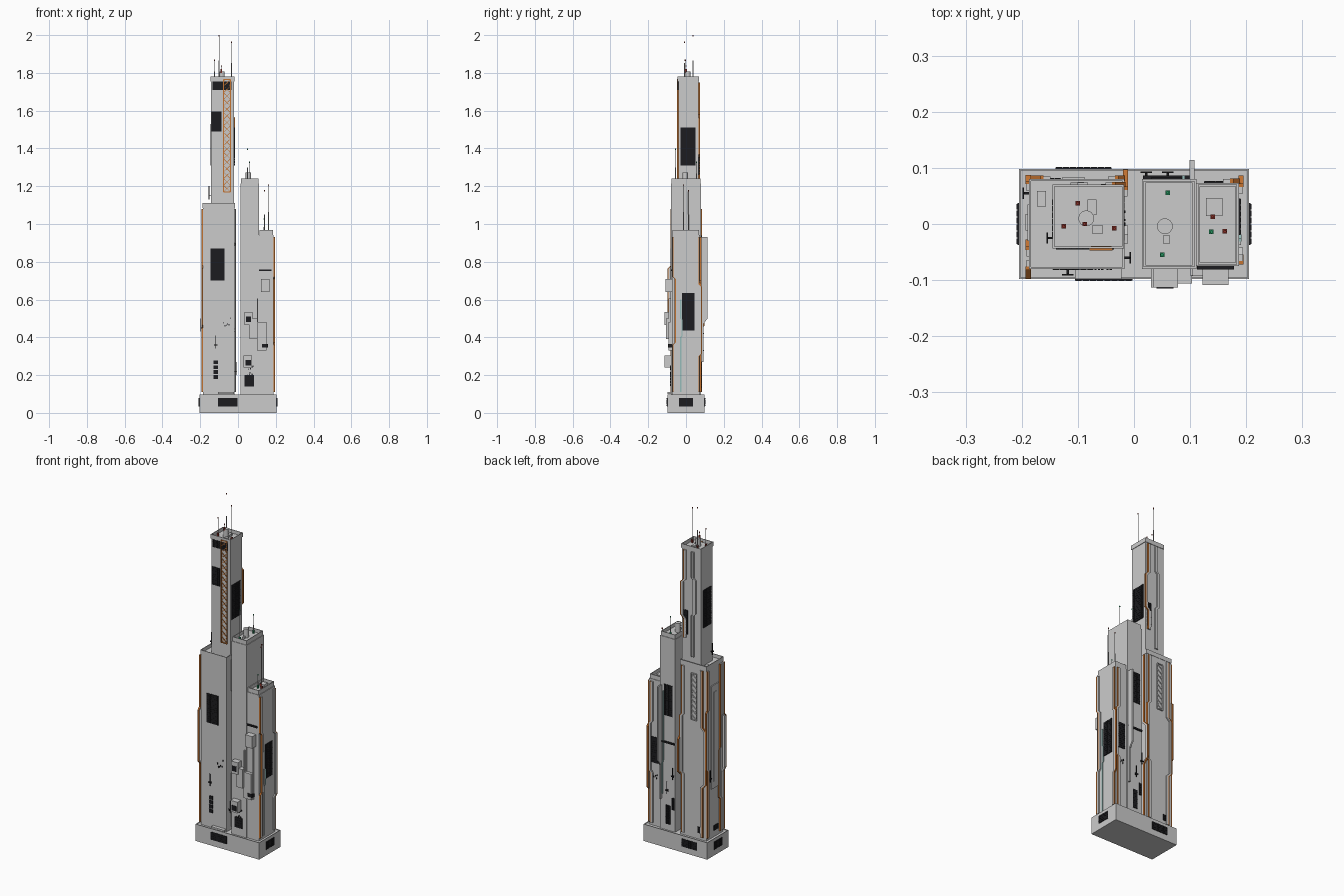
import bpy, bmesh, math, random
from mathutils import Vector

if "Cube" in bpy.data.objects:
    bpy.data.objects.remove(bpy.data.objects["Cube"])
random.seed(4)

def mat(name, c):
    m = bpy.data.materials.new(name)
    m.diffuse_color = (*c, 1)
    m.use_nodes = True
    m.node_tree.nodes["Principled BSDF"].inputs["Base Color"].default_value = m.diffuse_color
    return m
DARK = mat("dark_glass", (0.012, 0.012, 0.014))
ORANGE = mat("orange_trim", (0.55, 0.17, 0.03))
TEAL = mat("teal_trim", (0.3, 0.5, 0.48))
RED = mat("red_light", (0.25, 0.03, 0.02))
GREEN = mat("green_light", (0.02, 0.3, 0.12))

def finish(name, bm, m=None):
    bmesh.ops.recalc_face_normals(bm, faces=bm.faces)
    me = bpy.data.meshes.new(name)
    bm.to_mesh(me)
    bm.free()
    o = bpy.data.objects.new(name, me)
    bpy.context.collection.objects.link(o)
    if m:
        me.materials.append(m)
    return o

def add_box(bm, a, b):
    vs = bmesh.ops.create_cube(bm, size=1)["verts"]
    for v in vs:
        v.co = Vector([(a[i] + b[i]) / 2 + v.co[i] * abs(b[i] - a[i]) for i in range(3)])
    return vs

def box(name, a, b, m=None):
    bm = bmesh.new()
    add_box(bm, a, b)
    return finish(name, bm, m)

# Tower block with a recessed roof and parapet cap
def tower(name, x0, x1, y0, y1, z0, z1, cap=0.0, capz=0.025, rim=0.005, deep=0.02):
    box(name, (x0, y0, z0), (x1, y1, z1 - capz))
    bm = bmesh.new()
    add_box(bm, (x0 - cap, y0 - cap, z1 - capz), (x1 + cap, y1 + cap, z1))
    bm.normal_update()
    top = max(bm.faces, key=lambda f: f.calc_center_median().z)
    bmesh.ops.inset_region(bm, faces=[top], thickness=rim)
    f = bmesh.ops.extrude_discrete_faces(bm, faces=[top])["faces"][0]
    bmesh.ops.translate(bm, verts=f.verts, vec=(0, 0, -deep))
    finish(name + "_parapet", bm)

# Wall coordinates: side letter, wall position, along-wall u, height z, outward depth d
def on(side, w, u, z, d):
    return {"F": (u, w - d, z), "B": (u, w + d, z), "L": (w - d, u, z), "R": (w + d, u, z)}[side]

def plate(name, wall, u0, u1, z0, z1, d, m=None, d0=-0.002):
    return box(name, on(*wall, u0, z0, d0), on(*wall, u1, z1, d), m)

def windows(name, wall, u0, u1, z0, z1, nu, nz, d=0.004):
    bm = bmesh.new()
    add_box(bm, on(*wall, u0, z0, -0.002), on(*wall, u1, z1, d * 0.7))
    du, dz = (u1 - u0) / nu, (z1 - z0) / nz
    for i in range(nu):
        for j in range(nz):
            a, c = u0 + i * du, z0 + j * dz
            add_box(bm, on(*wall, a + du * .08, c + dz * .08, 0), on(*wall, a + du * .92, c + dz * .92, d))
    finish(name, bm, DARK)

def strip(name, wall, pts, width, d, m=None):
    bm = bmesh.new()
    rings = [[bm.verts.new(on(*wall, u + s * width / 2, z, k))
              for s, k in ((-1, -0.001), (1, -0.001), (1, d), (-1, d))] for u, z in pts]
    for a, b in zip(rings, rings[1:]):
        for i in range(4):
            bm.faces.new((a[i], a[(i + 1) % 4], b[(i + 1) % 4], b[i]))
    bm.faces.new(rings[0])
    bm.faces.new(rings[-1])
    finish(name, bm, m)

# Jogged grey conduit with a coloured line beside it
def conduit(name, wall, u, z0, za, zb, z1, jog, m=ORANGE, wide=0.012, d=0.007, side=1):
    j = abs(jog)
    def path(o):
        return [(u + o, z0), (u + o, za), (u + o + jog, za + j), (u + o + jog, zb - j), (u + o, zb), (u + o, z1)]
    strip(name + "_duct", wall, path(0), wide, d)
    strip(name + "_line", wall, path(side * (wide / 2 + 0.003)), 0.006, d + 0.001, m)

def lattice(name, wall, u0, u1, z0, z1, n, m=None, d=0.006, t=0.004):
    for u in (u0, u1):
        strip(name + "_rail", wall, [(u, z0), (u, z1)], t, d, m)
    h = (z1 - z0) / n
    for i in range(n):
        a, b = z0 + i * h, z0 + (i + 1) * h
        strip(name + "_brace", wall, [(u0, a), (u1, b)], t, d * .7, m)
        strip(name + "_brace", wall, [(u1, a), (u0, b)], t, d * .6, m)
    for z in (z0, z1):
        plate(name + "_end", wall, u0, u1, z - t / 2, z + t / 2, d, m)

def cyl(name, x, y, z0, z1, r, n=16, m=None):
    bm = bmesh.new()
    bmesh.ops.create_cone(bm, cap_ends=True, segments=n, radius1=r, radius2=r, depth=z1 - z0)
    bmesh.ops.translate(bm, verts=bm.verts, vec=(x, y, (z0 + z1) / 2))
    return finish(name, bm, m)

def antenna(x, y, z0, z1, m):
    zm = z0 + (z1 - z0) * .45
    box("antenna_foot", (x - .004, y - .004, z0), (x + .004, y + .004, z0 + .02), m)
    cyl("antenna_mast", x, y, z0, zm, 0.002, 8)
    cyl("antenna_whip", x, y, zm, z1 - .006, 0.0011, 6)
    cyl("antenna_tip", x, y, z1 - .007, z1, 0.0028, 8, m)

# Main masses
tower("base", -.205, .205, -.098, .098, 0, .098, 0, .02, .004, .004)
tower("main_tower", -.185, -.019, -.078, .078, .09, 1.11, .002)
tower("upper_tower", -.142, -.021, -.041, .067, 1.08, 1.78, .003)
tower("middle_tower", .014, .111, -.08, .08, .09, 1.24, -.003)
tower("right_tower", .111, .187, -.075, .073, .09, .968, -.003)

MF, MB, ML, MR = ("F", -.078), ("B", .078), ("L", -.185), ("R", -.019)
UF, UB, UL, UR = ("F", -.041), ("B", .067), ("L", -.142), ("R", -.021)
CF, CB, CL, CR = ("F", -.08), ("B", .08), ("L", .014), ("R", .111)
RF, RB, RR = ("F", -.075), ("B", .073), ("R", .187)

# Window banks
for a in (
    (("F", -.098), -.105, -.003, .035, .08, 8, 4), (("B", .098), -.14, -.04, .035, .08, 8, 4),
    (("L", -.205), -.037, .037, .035, .08, 6, 4), (("R", .205), -.037, .037, .035, .08, 6, 4),
    (MF, -.145, -.072, .70, .87, 6, 14), (MB, -.165, -.13, .13, .165, 3, 3),
    (UF, -.14, -.088, 1.49, 1.595, 5, 10), (UF, -.135, -.035, 1.71, 1.755, 9, 4),
    (UR, -.03, .05, 1.31, 1.51, 7, 16), (UL, -.025, .045, 1.31, 1.53, 6, 16),
    (UB, -.06, -.03, 1.26, 1.4, 3, 10),
    (CF, .035, .085, .14, .2, 4, 4), (CB, .03, .085, .76, .94, 5, 14),
    (RR, -.02, .045, .435, .635, 6, 16), (RB, .125, .175, .46, .61, 5, 12),
    (CB, .045, .075, .13, .24, 3, 8), (CB, .018, .034, .22, .29, 2, 5), (ML, -.03, .01, .13, .16, 4, 2)):
    windows("window_bank", *a)
for i in range(4):
    plate("stacked_window", MF, -.13, -.107, .18 + i * .026, .20 + i * .026, .004, DARK)
plate("dark_bar_front", RF, .112, .178, .75, .76, .006, DARK)
plate("dark_bar_back", CB, .016, .108, .6, .61, .006, DARK)

# Jogged conduits on every wall
conduit("main_left_front", ML, -.07, .11, .45, .78, 1.08, -.016, side=-1)
conduit("main_left_inner", ML, -.052, .11, .3, .6, 1.08, .012)
conduit("main_left_rear", ML, .065, .11, .5, .85, 1.08, .01, side=1)
conduit("main_right_rear", MR, .055, .11, .43, .68, 1.08, .03)
conduit("main_back_left", MB, -.155, .11, .4, .75, 1.08, -.022, side=-1)
conduit("main_back_right", MB, -.04, .11, .45, .8, 1.08, .012)
conduit("main_right_front", MR, -.03, .11, .43, .9, 1.08, .015, m=None)
conduit("upper_back_outer", UB, -.045, 1.24, 1.35, 1.58, 1.75, .018)
conduit("upper_back_inner", UB, -.095, 1.14, 1.38, 1.6, 1.75, -.012, m=None)
conduit("right_side_front", RR, -.06, .11, .36, .72, .93, .012, side=-1)
conduit("right_side_rear", RR, .06, .11, .3, .68, .93, .014)
conduit("right_side_teal", RR, -.034, .11, .4, .5, .6, .006, m=TEAL, wide=.006, d=.004)
conduit("right_back", RB, .165, .11, .4, .7, .93, .012)
plate("main_left_panel", ML, -.03, .035, .38, .98, .005)
plate("main_left_rib", ML, -.012, .018, .42, .94, .008)
plate("main_front_trim", MF, -.105, -.004 - .018, .1, .11, .02)

# Outstanding service duct on the back
bm = bmesh.new()
prof = [(.078, .27), (.092, .27), (.092, .47), (.114, .5), (.114, .93), (.078, .93)]
f = bm.faces.new([bm.verts.new((.099, y, z)) for y, z in prof])
ex = bmesh.ops.extrude_face_region(bm, geom=[f])["geom"]
bmesh.ops.translate(bm, verts=[v for v in ex if isinstance(v, bmesh.types.BMVert)], vec=(.009, 0, 0))
bm.faces.ensure_lookup_table()
finish("service_duct", bm)
strip("service_duct_teal", CB, [(.094, .3), (.094, .48), (.088, .5), (.088, .9)], .005, .006, TEAL)

# Lattice trusses
lattice("orange_truss", UF, -.077, -.04, 1.17, 1.765, 17, ORANGE)
lattice("grey_truss", MB, -.125, -.09, .78, 1.05, 9)

# Balcony boxes on the front
for w, u0, u1, z0, z1, d in ((CF, .035, .078, .465, .535, .033), (CF, .03, .075, .24, .305, .033),
                             (CF, .06, .103, .39, .5, .026), (RF, .1, .15, .33, .48, .018),
                             (RF, .122, .168, .64, .71, .034)):
    plate("balcony_box", w, u0, u1, z0, z1, d)
for w, u0, u1, z0, z1, d in ((CF, .042, .07, .48, .51, .035), (CF, .04, .068, .25, .28, .035),
                             (RF, .128, .158, .345, .365, .02)):
    plate("balcony_window", w, u0, u1, z0, z1, d, DARK)
plate("front_riser", CF, .1, .105, .33, .605, .012)
plate("right_front_riser", RF, .15, .156, .33, .64, .006)

# Small wall lamps
for w, u, z, n in ((MF, -.06, .48, 6), (CF, .06, .22, 12), (RB, .15, .38, 8), (MR, .0, .5, 5)):
    for i in range(n):
        a, b = u + random.uniform(-.02, .02), z + random.uniform(-.03, .03)
        plate("wall_lamp", w, a, a + .004, b, b + .008, .004, DARK)

# T-shaped wall sensors
for w, u, z in ((ML, .055, .45), (UL, -.025, 1.15), (MF, -.118, .36), (MR, -.06, .22), (CB, .06, .33), (CB, .022, .42)):
    plate("sensor_arm", w, u - .002, u + .002, z - .002, z + .002, .012, DARK)
    plate("sensor_bar", w, u - .01, u + .01, z - .003, z + .003, .014, DARK, .011)
    plate("sensor_mast", w, u - .0015, u + .0015, z - .02, z + .05, .013, DARK, .010)

# Rooftop drums, vents and antennas
for x, y, z0, z1 in ((-.085, .01, 1.755, 1.808), (.055, -.004, 1.215, 1.272)):
    cyl("roof_drum", x, y, z0, z1, .014, 24)
for x, y, z, sx, sy, h in ((-.075, .03, 1.758, .008, .014, .015), (-.065, -.01, 1.758, .009, .008, .012),
                           (.058, -.028, 1.218, .005, .008, .015), (.143, .03, .946, .015, .016, .016),
                           (-.165, .045, 1.088, .008, .014, .014)):
    box("roof_vent", (x - sx, y - sy, z), (x + sx, y + sy, z + h))
for x, y, z0, z1, m in ((-.1, .037, 1.758, 2.0, RED), (-.125, -.004, 1.758, 1.87, RED),
                        (-.035, -.008, 1.758, 1.965, RED), (-.088, 0, 1.8, 1.84, RED),
                        (.06, .056, 1.218, 1.33, GREEN), (.05, -.055, 1.218, 1.4, GREEN),
                        (.14, .013, .946, 1.18, RED), (.138, -.014, .946, 1.03, GREEN),
                        (.162, -.013, .946, 1.21, RED)):
    antenna(x, y, z0, z1, m)
